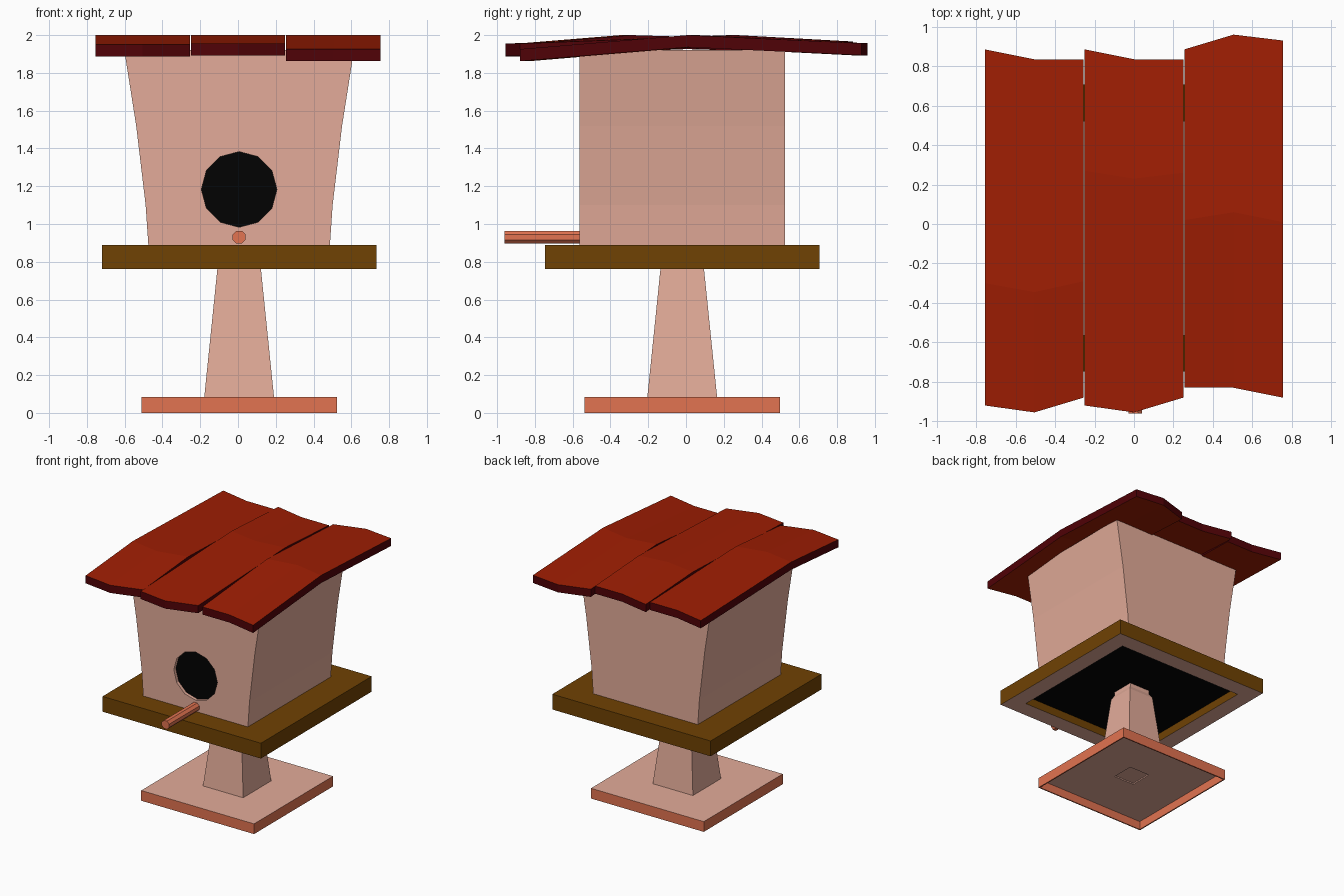
import bpy, bmesh, math
from mathutils import Vector

if "Cube" in bpy.data.objects:
    bpy.data.objects.remove(bpy.data.objects["Cube"])

CX, CY = 0.006, -0.02


def material(name, rgb):
    m = bpy.data.materials.new(name)
    m.diffuse_color = (*rgb, 1)
    m.use_nodes = True
    m.node_tree.nodes["Principled BSDF"].inputs["Base Color"].default_value = m.diffuse_color
    return m


PINK = material("pale pink wood", (0.77, 0.41, 0.32))
ORANGE = material("terracotta", (0.76, 0.172, 0.082))
BROWN = material("dark brown", (0.16, 0.054, 0.001))
RED = material("roof red", (0.35, 0.013, 0.001))
MAROON = material("roof edge maroon", (0.08, 0.0005, 0.002))
BLACK = material("black", (0.0005, 0.0005, 0.0005))


def finish(name, bm, *mats):
    bmesh.ops.recalc_face_normals(bm, faces=bm.faces)
    me = bpy.data.meshes.new(name)
    bm.to_mesh(me)
    bm.free()
    for m in mats:
        me.materials.append(m)
    ob = bpy.data.objects.new(name, me)
    bpy.context.collection.objects.link(ob)
    return ob


def loft(rings, cy=CY):
    """Rectangular rings (half x, half y, z) joined into a closed solid."""
    bm = bmesh.new()
    loops = [[bm.verts.new((CX + sx * hx, cy + sy * hy, z))
              for sx, sy in ((-1, -1), (1, -1), (1, 1), (-1, 1))]
             for hx, hy, z in rings]
    for a, b in zip(loops, loops[1:]):
        for i in range(4):
            j = (i + 1) % 4
            bm.faces.new((a[i], a[j], b[j], b[i]))
    bm.faces.new(loops[0][::-1])
    bm.faces.new(loops[-1])
    bm.normal_update()
    return bm


def recess(bm, face, border, depth):
    """Inset a face and push it up; returns the rim and wall faces."""
    def inset(t):
        return bmesh.ops.inset_individual(bm, faces=[face], thickness=t,
                                          use_even_offset=True)["faces"]
    rim, walls = inset(border), inset(0.0)
    for v in face.verts:
        v.co.z += depth
    bm.normal_update()
    return rim, walls


def bottom(bm):
    return min(bm.faces, key=lambda f: f.calc_center_median().z)


def extrude_to(bm, vec):
    ext = bmesh.ops.extrude_face_region(bm, geom=bm.faces[:], use_keep_orig=True)
    moved = [g for g in ext["geom"] if isinstance(g, bmesh.types.BMVert)]
    bmesh.ops.translate(bm, verts=moved, vec=Vector(vec))


# Base plate: terracotta sides, pink top, hollow pink underside
bm = loft([(0.518, 0.518, 0), (0.518, 0.518, 0.085)])
max(bm.faces, key=lambda f: f.calc_center_median().z).material_index = 1
under = bottom(bm)
recess(bm, under, 0.01, 0.07)
under.material_index = 1
# small socket under the post
for f in sum(recess(bm, under, 0.413, 0.05), []):
    f.material_index = 1
finish("base_plate", bm, ORANGE, PINK)

# Post, tapered, with a narrower neck inside the platform
finish("post", loft([(0.185, 0.185, 0.08), (0.115, 0.115, 0.765),
                     (0.095, 0.095, 0.80), (0.095, 0.095, 0.835)]), PINK)

# Platform: brown, pink underside rim, black hollow
bm = loft([(0.727, 0.727, 0.763), (0.727, 0.727, 0.89)])
under = bottom(bm)
rim, walls = recess(bm, under, 0.14, 0.068)
for f in rim:
    f.material_index = 1
under.material_index = 2
finish("platform", bm, BROWN, PINK, BLACK)

# House body behind the front wall
PROFILE = [(0.48, 0.88), (0.495, 1.10), (0.545, 1.52), (0.608, 1.92)]
Y0, Y1, Y2 = -0.565, -0.535, 0.523
finish("house_body", loft([(w, (Y2 - Y1) / 2, z) for w, z in PROFILE],
                          (Y1 + Y2) / 2), PINK)

# Front wall with a twelve-sided entrance hole
HOLE_Z, HOLE_R = 1.183, 0.2
bm = bmesh.new()
outline = [(w, z) for w, z in PROFILE] + [(-w, z) for w, z in reversed(PROFILE)]
hole = [(HOLE_R * math.cos(i * math.pi / 6),
         HOLE_Z + HOLE_R * math.sin(i * math.pi / 6)) for i in range(12)]
edges = []
for loop in (outline, hole):
    vs = [bm.verts.new((CX + x, Y0, z)) for x, z in loop]
    edges += [bm.edges.new((vs[i - 1], vs[i])) for i in range(len(vs))]
bmesh.ops.triangle_fill(bm, edges=edges, use_beauty=True, normal=(0, -1, 0))
extrude_to(bm, (0, Y1 - Y0, 0))
finish("front_wall", bm, PINK)

# Dark inside of the entrance
bm = bmesh.new()
bm.faces.new([bm.verts.new((CX + x, Y1 - 0.004, z)) for x, z in hole])
extrude_to(bm, (0, 0.008, 0))
finish("entrance_dark", bm, BLACK)

# Perch
bm = bmesh.new()
bmesh.ops.create_cone(bm, cap_ends=True, segments=8, radius1=0.037,
                      radius2=0.037, depth=0.42)
perch = finish("perch", bm, ORANGE)
perch.rotation_euler = (math.pi / 2, math.pi / 8, 0)
perch.location = (CX, -0.75, 0.93)

# Roof planks: x start, front / crease / back y values, front and back height
PLANKS = [
    ("left", -0.755, (-0.92, -0.955, -0.88), (-0.30, -0.345, -0.29),
     (0.885, 0.835, 0.835), 1.95, 1.966),
    ("middle", -0.25, (-0.92, -0.955, -0.88), (0.27, 0.23, 0.26),
     (0.885, 0.835, 0.835), 1.955, 1.966),
    ("right", 0.255, (-0.83, -0.83, -0.88), (0.02, 0.06, 0.01),
     (0.885, 0.96, 0.93), 1.926, 1.957),
]
for side, x0, front, crease, back, zf, zb in PLANKS:
    bm = bmesh.new()
    rows = [[bm.verts.new((x0 + 0.25 * i, y, z)) for i, y in enumerate(ys)]
            for ys, z in ((front, zf), (crease, 2.0), (back, zb))]
    for a, b in zip(rows, rows[1:]):
        for i in range(2):
            bm.faces.new((a[i], a[i + 1], b[i + 1], b[i]))
    extrude_to(bm, (0, 0, -0.064))
    bmesh.ops.recalc_face_normals(bm, faces=bm.faces)
    # maroon on the thin sides only
    for f in bm.faces:
        f.material_index = 0 if abs(f.normal.z) > 0.5 else 1
    finish("roof_plank_" + side, bm, RED, MAROON)
